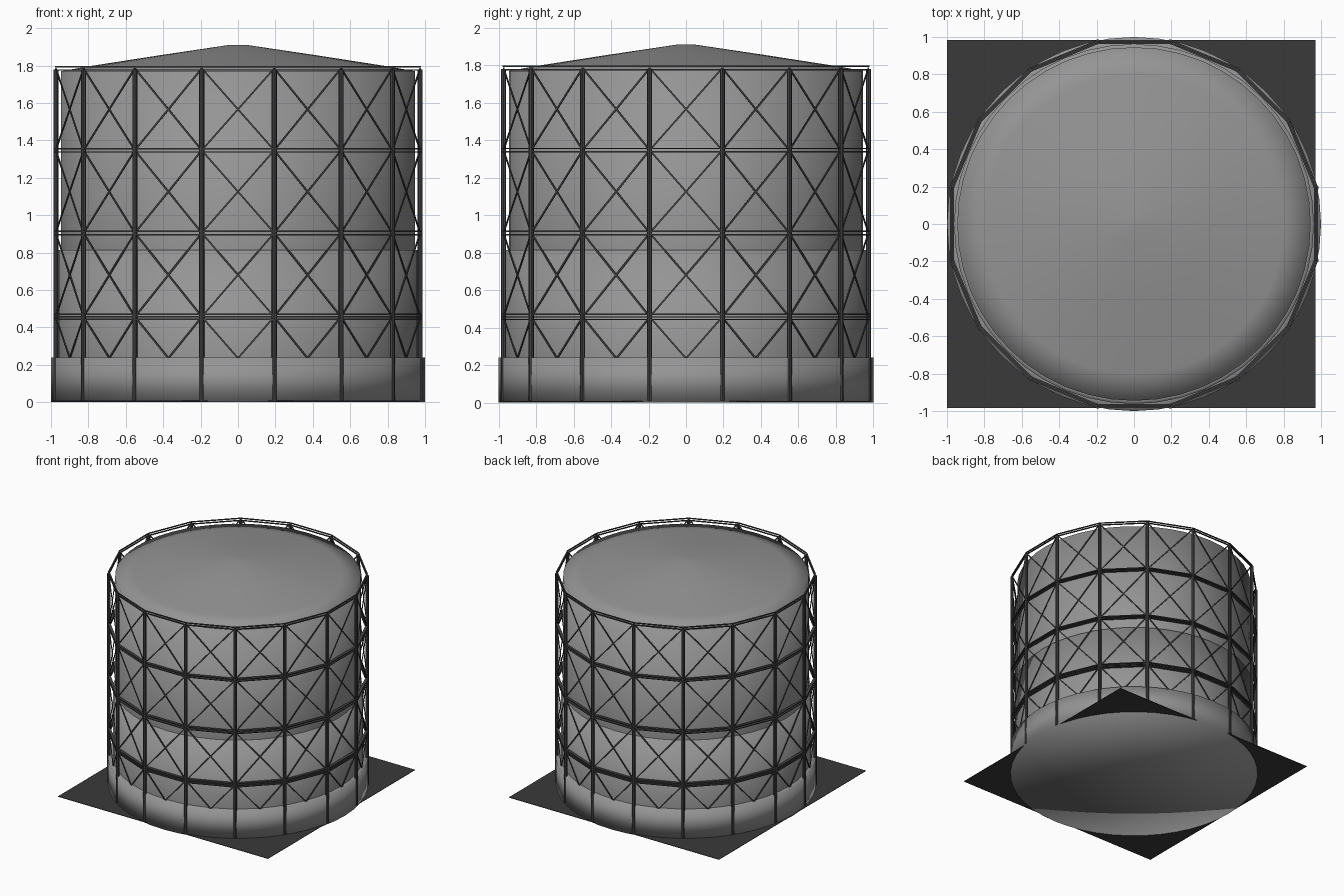
import bpy, bmesh, math
from mathutils import Vector, Matrix

if "Cube" in bpy.data.objects:
    bpy.data.objects.remove(bpy.data.objects["Cube"])

N = 16          # columns in the guide frame
R = 0.993       # frame radius
LEVELS = [0.015, 0.457, 0.905, 1.347, 1.785]


def material(name, v):
    m = bpy.data.materials.new(name)
    m.diffuse_color = (v, v, v, 1)
    m.use_nodes = True
    m.node_tree.nodes["Principled BSDF"].inputs["Base Color"].default_value = m.diffuse_color
    return m


TANK = material("tank grey", 0.30)
FRAME = material("frame dark grey", 0.06)
GROUND = material("slab charcoal", 0.042)


def finish(name, bm, mat, smooth=False):
    bmesh.ops.recalc_face_normals(bm, faces=bm.faces)
    me = bpy.data.meshes.new(name)
    bm.to_mesh(me)
    bm.free()
    me.materials.append(mat)
    for p in me.polygons:
        p.use_smooth = smooth
    ob = bpy.data.objects.new(name, me)
    bpy.context.collection.objects.link(ob)
    return ob


def lathe(name, profile, mat, segs=48):
    """Revolve (radius, z) points around the z axis."""
    bm = bmesh.new()
    vs = [bm.verts.new((r, 0, z)) for r, z in profile]
    es = [bm.edges.new(p) for p in zip(vs, vs[1:])]
    bmesh.ops.spin(bm, geom=vs + es, axis=(0, 0, 1), cent=(0, 0, 0),
                   angle=math.tau, steps=segs)
    bmesh.ops.remove_doubles(bm, verts=bm.verts, dist=1e-4)
    return finish(name, bm, mat, True)


def beam(bm, a, b, wide, tall):
    """Box bar from a to b; 'wide' lies along the outward direction."""
    d = (b - a).normalized()
    mid = (a + b) / 2
    out = Vector((mid.x, mid.y, 0)).normalized()
    side = d.cross(out).normalized()
    rot = Matrix((d, out, side)).transposed().to_4x4()
    size = Matrix.Diagonal(((b - a).length, wide, tall, 1))
    bmesh.ops.create_cube(bm, size=1, matrix=Matrix.Translation(mid) @ rot @ size)


def node(i, z, r=R):
    a = math.tau * (i + 0.5) / N
    return Vector((r * math.cos(a), r * math.sin(a), z))


# Ground slab
bm = bmesh.new()
bmesh.ops.create_cube(bm, size=1, matrix=Matrix.Translation((-0.014, 0, 0.006))
                      @ Matrix.Diagonal((1.97, 1.97, 0.004, 1)))
finish("ground_slab", bm, GROUND)

# Base tank and the two telescoping lifts with shallow roof
lathe("base_tank", [(0, 0), (1.0, 0), (1.0, 0.24), (0.955, 0.24)], TANK)
lathe("lower_lift", [(0.962, 0.2), (0.962, 0.815), (0.94, 0.815)], TANK)
lathe("upper_lift", [(0.945, 0.8), (0.945, 1.77), (0.80, 1.796), (0.42, 1.855),
                     (0.05, 1.91), (0, 1.91)], TANK)

# Columns
bm = bmesh.new()
for i in range(N):
    p = node(i, 0.895)
    bmesh.ops.create_cone(bm, cap_ends=True, segments=8, radius1=0.0135,
                          radius2=0.0135, depth=1.77,
                          matrix=Matrix.Translation(p))
finish("frame_columns", bm, FRAME)

# Ring girders: paired flat strips at each level
bm = bmesh.new()
for z, offsets, wide in ((0.457, (-0.014, 0, 0.014), 0.022),
                         (0.905, (-0.01, 0.01), 0.022),
                         (1.347, (-0.009, 0.009), 0.022),
                         (1.785, (-0.009, 0.009), 0.010)):
    for o in offsets:
        for i in range(N):
            beam(bm, node(i, z + o), node(i + 1, z + o), wide, 0.007)
finish("ring_girders", bm, FRAME)

# Cross bracing in every panel
bm = bmesh.new()
for lo, hi in zip(LEVELS, LEVELS[1:]):
    for i in range(N):
        beam(bm, node(i, lo), node(i + 1, hi), 0.006, 0.009)
        beam(bm, node(i, hi), node(i + 1, lo), 0.006, 0.009)
finish("cross_braces", bm, FRAME)
